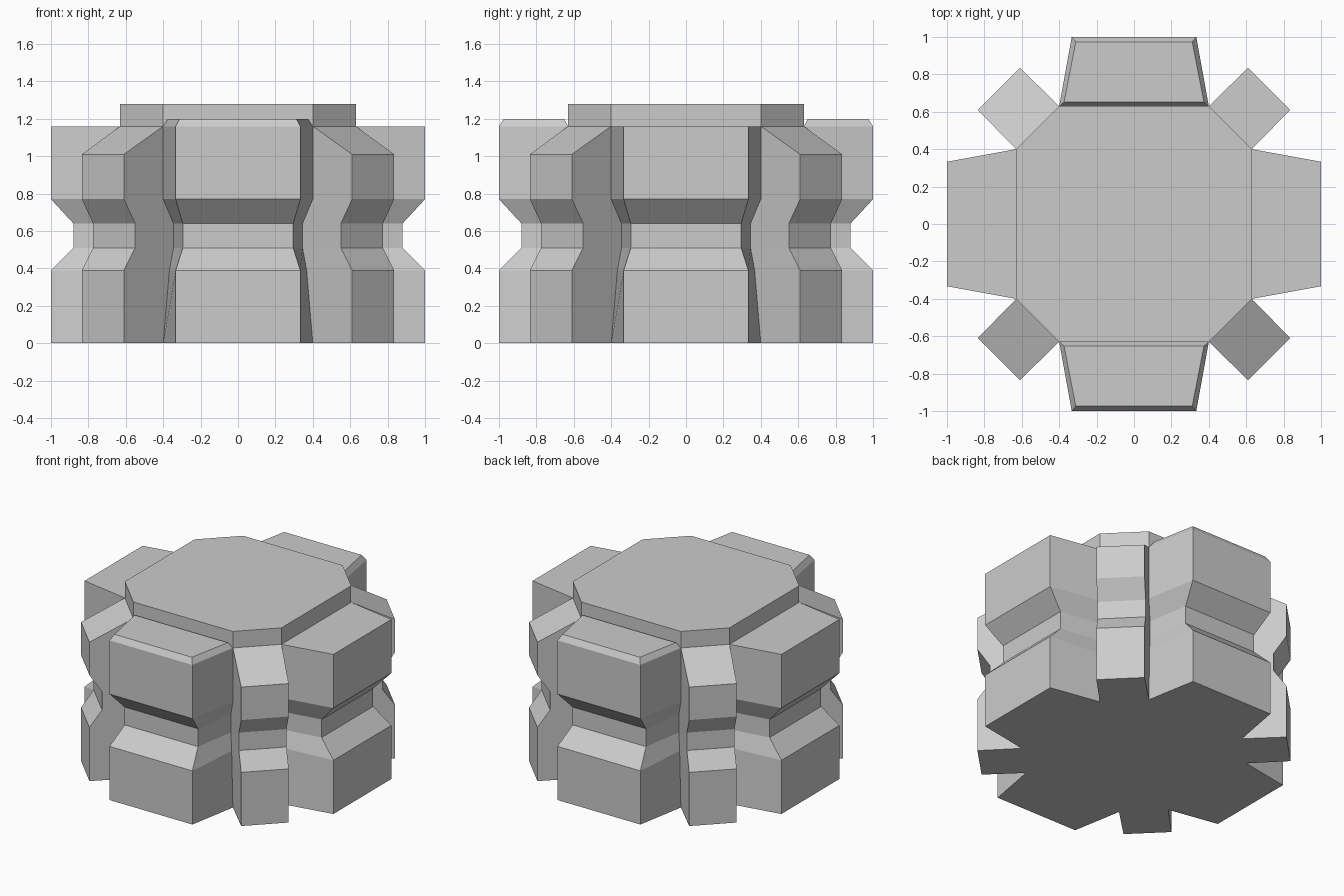
import bpy
import bmesh

if "Cube" in bpy.data.objects:
    bpy.data.objects.remove(bpy.data.objects["Cube"])

# Each level: height, lobe tip half-width, lobe reach, corner post offset, root offset
LEVELS = [
    (0.00, 0.333, 1.00, 0.00, 0.00),
    (0.39, 0.333, 1.00, 0.00, 0.033),
    (0.51, 0.295, 0.88, 0.06, 0.055),
    (0.64, 0.295, 0.88, 0.06, 0.055),
    (0.77, 0.333, 1.00, 0.00, 0.00),
    (1.16, 0.333, 1.00, 0.00, 0.00),
]
ROOT_A, ROOT_B = 0.40, 0.63      # octagon corner where lobes meet posts
POST_A, POST_B = 0.61, 0.835     # outer corners of the diagonal posts
POST_TOP, CAP_HEIGHT = 1.01, 0.12


def outline(tip, reach, post, root):
    """Plan outline: six points per quarter, turned four times."""
    quarter = [(reach, tip), (ROOT_B - root, ROOT_A - root),
               (POST_B - post, POST_A - post), (POST_A - post, POST_B - post),
               (ROOT_A - root, ROOT_B - root), (tip, reach)]
    points = []
    for _ in range(4):
        points += quarter
        quarter = [(-y, x) for x, y in quarter]
    return points


bm = bmesh.new()
rings = []
for z, tip, reach, post, root in LEVELS:
    ring = []
    for i, (x, y) in enumerate(outline(tip, reach, post, root)):
        # Posts stop lower than the lobes, giving them sloped tops
        is_post = i % 6 in (2, 3)
        ring.append(bm.verts.new((x, y, min(z, POST_TOP) if is_post else z)))
    rings.append(ring)

# Grooved walls and base
for low, high in zip(rings, rings[1:]):
    for i in range(24):
        j = (i + 1) % 24
        bm.faces.new((low[i], low[j], high[j], high[i]))
bm.faces.new(rings[0][::-1])

# Post and lobe tops, keeping the front and back lobes for raised pads
top = rings[-1]
pads = []
for q in range(4):
    k = q * 6
    bm.faces.new([top[k + n] for n in (1, 2, 3, 4)])
    lobe = bm.faces.new([top[(k + n) % 24] for n in (4, 5, 6, 7)])
    if q % 2 == 0:
        pads.append(lobe)

# Octagonal cap
octagon = bm.faces.new([top[q * 6 + n] for q in range(4) for n in (1, 4)])
bm.normal_update()
cap = bmesh.ops.extrude_discrete_faces(bm, faces=[octagon])["faces"][0]
bmesh.ops.translate(bm, verts=cap.verts, vec=(0, 0, CAP_HEIGHT))

# Raised chamfered pads on the front and back lobes
for pad in pads:
    bmesh.ops.inset_individual(bm, faces=[pad], thickness=0.034, depth=0.04)

bmesh.ops.remove_doubles(bm, verts=bm.verts, dist=0.0005)
bmesh.ops.recalc_face_normals(bm, faces=bm.faces)
mesh = bpy.data.meshes.new("grooved_body")
bm.to_mesh(mesh)
bm.free()
body = bpy.data.objects.new("grooved_body", mesh)
bpy.context.collection.objects.link(body)
